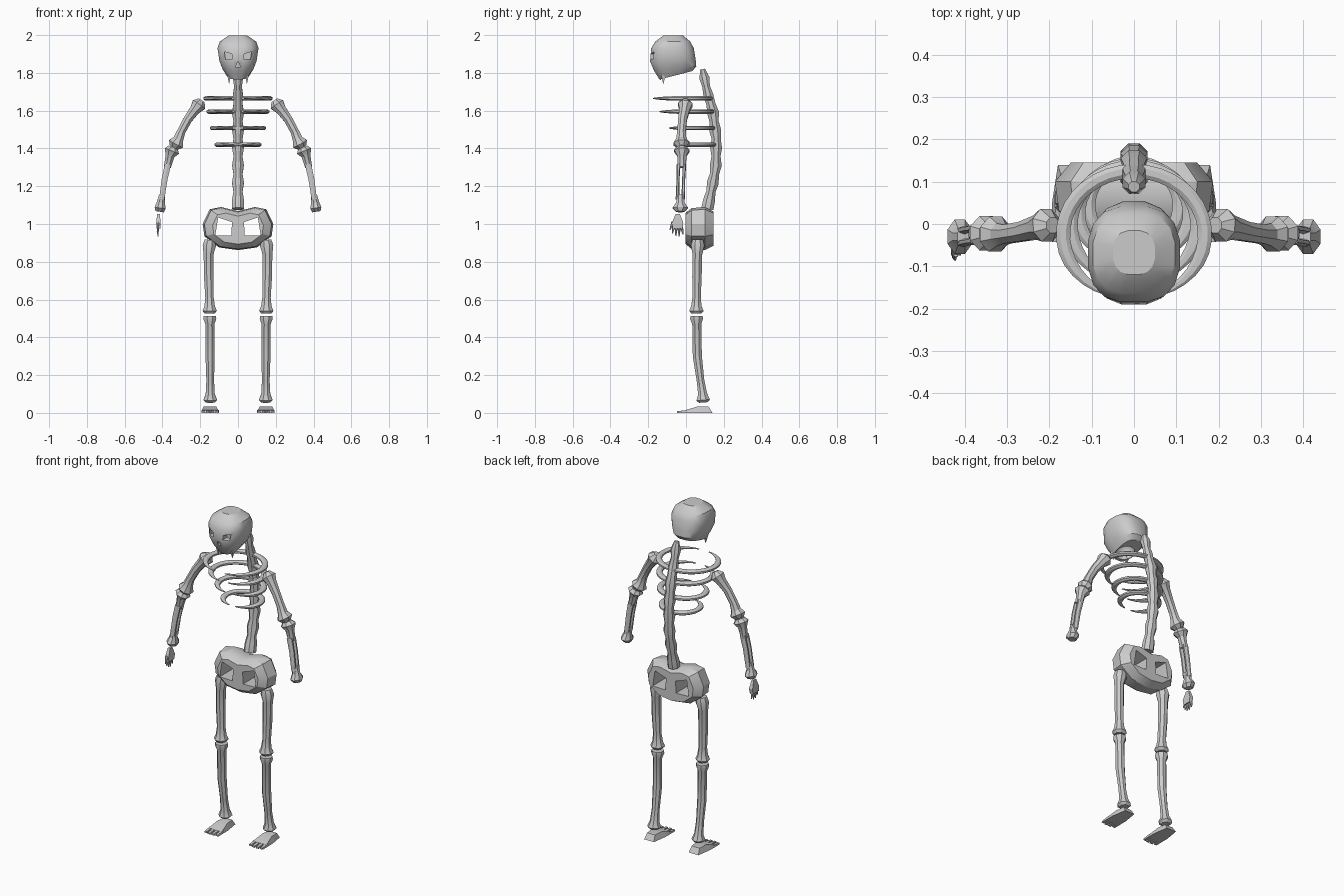
import bpy, bmesh, math
from mathutils import Vector as V

if "Cube" in bpy.data.objects:
    bpy.data.objects.remove(bpy.data.objects["Cube"])


def finish(name, bm):
    bmesh.ops.recalc_face_normals(bm, faces=bm.faces)
    me = bpy.data.meshes.new(name)
    bm.to_mesh(me)
    bm.free()
    ob = bpy.data.objects.new(name, me)
    bpy.context.collection.objects.link(ob)
    return ob


def loft(name, rings):
    bm = bmesh.new()
    loops = [[bm.verts.new(p) for p in r] for r in rings]
    n = len(loops[0])
    for a, b in zip(loops, loops[1:]):
        for i in range(n):
            j = (i + 1) % n
            bm.faces.new((a[i], a[j], b[j], b[i]))
    bm.faces.new(loops[0])
    bm.faces.new(loops[-1])
    return finish(name, bm)


def sweep(name, pts, radii, ref=(0, 1, 0), sides=8):
    """Elliptical tube; radii are (across, along ref) or one number."""
    pts, ref, rings = [V(p) for p in pts], V(ref), []
    for k, p in enumerate(pts):
        t = (pts[min(k + 1, len(pts) - 1)] - pts[max(k - 1, 0)]).normalized()
        u = t.cross(ref).normalized()
        w = u.cross(t)
        a, b = radii[k] if isinstance(radii[k], tuple) else (radii[k],) * 2
        rings.append([p + u * a * math.cos(q) + w * b * math.sin(q)
                      for q in (2 * math.pi * (i + .5) / sides for i in range(sides))])
    return loft(name, rings)


def hull(name, pts):
    bm = bmesh.new()
    for p in pts:
        bm.verts.new(p)
    bmesh.ops.convex_hull(bm, input=bm.verts)
    return finish(name, bm)


def box(name, c, h):
    return hull(name, [(c[0] + i * h[0], c[1] + j * h[1], c[2] + k * h[2])
                       for i in (-1, 1) for j in (-1, 1) for k in (-1, 1)])


def cut(ob, cutters):
    bpy.context.view_layer.objects.active = ob
    for c in cutters:
        m = ob.modifiers.new("cut", 'BOOLEAN')
        m.operation, m.solver, m.object = 'DIFFERENCE', 'EXACT', c
        bpy.ops.object.modifier_apply(modifier=m.name)
        bpy.data.objects.remove(c)


def spow(v, e):
    return math.copysign(abs(v) ** e, v)


# skull: tilted rounded-box rings (z front, z back, y front, y back, half width)
rings = []
for zf, zb, yf, yb, rx in [(1.998, 1.998, -.12, -.015, .05), (1.965, 1.965, -.165, .025, .098),
                           (1.93, 1.93, -.186, .043, .11), (1.86, 1.87, -.192, .053, .1),
                           (1.81, 1.835, -.17, .056, .083), (1.765, 1.81, -.142, .035, .058)]:
    ring = []
    for i in range(16):
        q = 2 * math.pi * (i + .5) / 16
        f = (spow(math.sin(q), .75) + 1) / 2
        ring.append((rx * spow(math.cos(q), .75), yf + (yb - yf) * f, zf + (zb - zf) * f))
    rings.append(ring)
skull = loft("skull", rings)
# eye sockets, nose and hollow underside
sockets = [hull("socket", [(s * x, y, z) for y in (-.25, -.15)
                           for x, z in ((.032, 1.9), (.072, 1.912), (.066, 1.872), (.03, 1.874))])
           for s in (-1, 1)]
nose = hull("nose_cutter", [(x, y, z) for y in (-.25, -.16)
                            for x, z in ((0, 1.86), (.013, 1.832), (-.013, 1.832))])
bm = bmesh.new()
bmesh.ops.create_icosphere(bm, subdivisions=2, radius=1)
for v in bm.verts:
    v.co = V((v.co.x * .055, -.075 + v.co.y * .055, 1.785 + v.co.z * .07))
cut(skull, sockets + [nose, finish("cavity", bm)])
# teeth
for x, z in ((-.047, 1.74), (-.017, 1.76), (.017, 1.76), (.047, 1.74)):
    y = -.12 if abs(x) > .03 else -.135
    hull("tooth", [(x + i * .01, y + j * .012, 1.79) for i in (-1, 1) for j in (-1, 1)] + [(x, y, z)])

# spine: S curve with alternating bulges
ctrl = [(1.82, .088), (1.71, .11), (1.6, .142), (1.45, .16), (1.3, .158), (1.2, .138), (1.08, .113)]


def spine_y(z):
    for (z0, y0), (z1, y1) in zip(ctrl, ctrl[1:]):
        if z >= z1 - 1e-6:
            return y0 + (y1 - y0) * (z0 - z) / (z0 - z1)
    return ctrl[-1][1]


n = 17
zs = [1.82 - .74 * k / (n - 1) for k in range(n)]
rad = [.014] + [(.034 if k % 2 else .026) * (.85 if k < 4 else 1) for k in range(1, n)]
rad[-1] = .035
sweep("spine", [(0, spine_y(z), z) for z in zs], rad)

# ribs: flat hoops open at the front with tapered tips
for z, rx, yf, yb in ((1.665, .168, -.175, .125), (1.595, .15, -.14, .135),
                      (1.508, .132, -.09, .14), (1.42, .108, -.057, .145)):
    cy, ry = (yf + yb) / 2, (yb - yf) / 2
    pts, rr = [], []
    for k in range(33):
        f = k / 32
        q = -math.pi / 2 + .2 + (2 * math.pi - .4) * f
        pts.append((rx * math.cos(q), cy + ry * math.sin(q), z))
        w = .2 + .8 * min(1, min(f, 1 - f) / .17)
        rr.append((.018 * w, .0125 * w))
    sweep("rib", pts, rr, (0, 0, 1))

# pelvis: mirrored outline lofted front to back, two openings
half = [(0, 1.068), (.09, 1.09), (.15, 1.078), (.187, 1.0), (.178, .935), (.1, .876), (0, .862)]
outline = half + [(-x, z) for x, z in half[-2:0:-1]]
pelvis = loft("pelvis", [[(x * s, y, .975 + (z - .975) * s) for x, z in outline]
                         for y, s in ((-.002, .72), (.03, .95), (.1, 1), (.145, .8))])
cut(pelvis, [hull("opening", [(s * x, y, z) for y in (-.1, .25)
                              for x, z in ((.032, 1.01), (.105, 1.035), (.12, .94), (.035, .938))])
             for s in (-1, 1)])

for s in (-1, 1):
    # upper arm
    sweep("upper_arm", [(s * x, y, z) for x, y, z in (
        (.192, -.003, 1.655), (.207, -.003, 1.632), (.228, -.008, 1.605), (.265, -.018, 1.555),
        (.3, -.024, 1.49), (.315, -.025, 1.45), (.328, -.024, 1.425), (.34, -.022, 1.405))],
        [.02, .042, .03, .025, .024, .029, .045, .026])
    # forearm: knobbed ends joined by two thin bones
    sweep("elbow_end", [(s * x, -.022, z) for x, z in (
        (.342, 1.405), (.35, 1.387), (.36, 1.36), (.374, 1.3))], [.028, .044, .026, (.02, .024)])
    for y in (-.042, -.012):
        sweep("forearm_bone", [(s * .371, y + .003, 1.315), (s * .388, y, 1.24), (s * .404, y - .003, 1.13)],
              [(.019, .01), (.018, .008), (.016, .01)], sides=6)
    sweep("wrist_end", [(s * x, -.03, z) for x, z in (
        (.402, 1.155), (.408, 1.115), (.412, 1.085), (.415, 1.065))],
        [(.017, .024), .023, (.032, .044), .024])
    # thigh
    sweep("thigh", [(s * x, y, z) for x, y, z in (
        (.148, .062, .915), (.152, .062, .885), (.156, .06, .84), (.155, .058, .72),
        (.151, .056, .61), (.15, .055, .565), (.15, .055, .54), (.15, .055, .525))],
        [.03, .038, .028, .027, .024, .03, .041, .028])
    # shin
    sweep("shin", [(s * x, y, z) for x, y, z in (
        (.149, .056, .513), (.149, .056, .498), (.149, .057, .47), (.148, .06, .3),
        (.147, .077, .17), (.147, .088, .1), (.147, .091, .068), (.147, .092, .055))],
        [.035, .037, .026, .026, .022, .026, .039, .025])
    # foot and toes
    cx = s * .148
    hull("foot", [(cx + i * w, y, z) for i in (-1, 1) for w, y, z in (
        (.046, -.008, 0), (.044, -.005, .014), (.046, .05, 0), (.032, .065, .035),
        (.026, .12, .033), (.032, .14, 0))])
    for k in range(4):
        tx = cx + (k - 1.5) * .025
        tip = -.05 + .005 * abs(k - 1.5)
        hull("toe", [(tx + i * w, y, z) for i in (-1, 1) for w, y, z in (
            (.009, .01, 0), (.009, .01, .015), (.009, tip, 0), (.007, tip, .009))])

# the single remaining hand
hull("palm", [(-.421 + i * w, y, z) for i in (-1, 1) for w, y, z in (
    (.007, -.055, 1.052), (.007, -.032, 1.052), (.012, -.075, 1.005),
    (.012, -.014, 1.005), (.01, -.07, .975), (.01, -.02, .975))])
for y0, y1, z0, z1 in ((-.066, -.072, .985, .95), (-.052, -.054, .985, .937),
                       (-.037, -.036, .985, .935), (-.023, -.017, .985, .945),
                       (-.07, -.085, 1.01, .968)):
    sweep("finger", [(-.422, y0, z0), (-.425, (y0 + y1) / 2, (z0 + z1) / 2), (-.423, y1, z1)],
          [.008, .006, .0025], sides=6)

# smooth shading with sharp edges kept
for ob in bpy.data.objects:
    ob.select_set(ob.type == 'MESH')
bpy.context.view_layer.objects.active = skull
bpy.ops.object.shade_smooth_by_angle(angle=math.radians(30))
